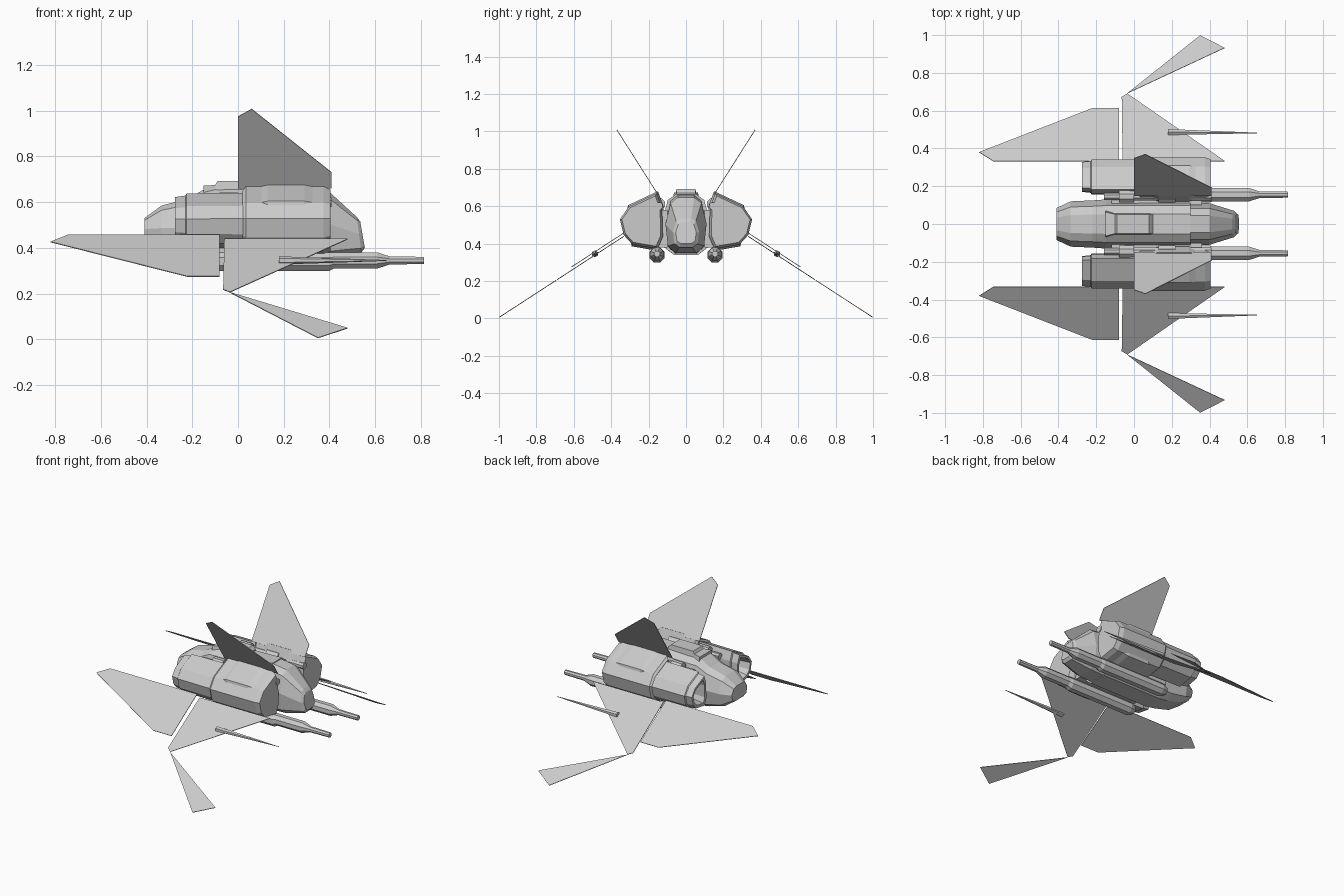
import bpy, bmesh
from math import cos, sin, tau

if "Cube" in bpy.data.objects:
    bpy.data.objects.remove(bpy.data.objects["Cube"])


def finish(name, bm, mirror):
    bmesh.ops.recalc_face_normals(bm, faces=bm.faces)
    me = bpy.data.meshes.new(name)
    bm.to_mesh(me)
    bm.free()
    ob = bpy.data.objects.new(name, me)
    bpy.context.collection.objects.link(ob)
    if mirror:
        m = ob.modifiers.new("mirror", "MIRROR")
        m.use_axis = (False, True, False)
        m.use_mirror_merge = False
    return ob


def loft(name, rings, mirror=True, edit=None):
    bm = bmesh.new()
    vs = [[bm.verts.new(p) for p in r] for r in rings]
    n = len(vs[0])
    for a, b in zip(vs, vs[1:]):
        for i in range(n):
            bm.faces.new((a[i], a[(i + 1) % n], b[(i + 1) % n], b[i]))
    bm.faces.new(vs[0][::-1])
    bm.faces.new(vs[-1])
    if edit:
        bmesh.ops.recalc_face_normals(bm, faces=bm.faces)
        edit(bm)
    return finish(name, bm, mirror)


def tube(name, stations, sides=8):
    # stations: x, y, z, radius
    return loft(name, [[(x, y + r * cos(tau * (i + .5) / sides), z + r * sin(tau * (i + .5) / sides))
                        for i in range(sides)] for x, y, z, r in stations])


def plate(name, pts, t=0.004):
    bm = bmesh.new()
    bm.faces.new([bm.verts.new(p) for p in pts])
    ob = finish(name, bm, False)
    s = ob.modifiers.new("thickness", "SOLIDIFY")
    s.thickness, s.offset = t, 0
    m = ob.modifiers.new("mirror", "MIRROR")
    m.use_axis = (False, True, False)
    m.use_mirror_merge = False
    return ob


# central fuselage: x, half width, bottom, top
HALF = [(.4, 1), (.75, .9), (1, .52), (.88, .12), (.5, 0)]
SHAPE = HALF + [(-a, b) for a, b in HALF[::-1]]


def hull_ring(x, w, lo, hi, lean=0):
    return [(x + lean * (1 - b), a * w, lo + b * (hi - lo)) for a, b in SHAPE]


loft("fuselage", [hull_ring(*s) for s in [
    (-.41, .085, .43, .53), (-.335, .12, .38, .585), (-.22, .125, .35, .615),
    (-.15, .13, .34, .655), (.30, .13, .34, .665)]], False)
loft("cockpit", [hull_ring(*s) for s in [
    (.29, .11, .345, .66), (.40, .11, .35, .645), (.52, .07, .38, .535, .02),
    (.535, .055, .40, .515, .02)]], False)

# spine hatch
loft("spine_hatch", [[(x, -w, .62), (x, w, .62), (x, w * .85, z), (x, -w * .85, z)]
                     for x, w, z in [(-.15, .075, .672), (-.10, .06, .675), (-.09, .06, .692),
                                     (.08, .06, .692), (.10, .06, .67)]], False)

# side nacelles: one cross-section scaled along x
POD = [(.15, .68), (.31, .605), (.362, .53), (.34, .44), (.29, .385), (.145, .36), (.115, .43), (.12, .6)]


def pod_ring(x, s, cy=.24, cz=.52):
    return [(x, cy + (y - .24) * s, cz + (z - .52) * s) for y, z in POD]


def side_recess(bm):
    fs = [f for f in bm.faces if f.normal.y > .7]
    bmesh.ops.inset_region(bm, faces=fs, thickness=.03, depth=-.015)


loft("nacelle_front", [pod_ring(*s) for s in [(.02, .82), (.035, .93), (.375, .93), (.405, .84)]])
loft("nacelle_band", [pod_ring(*s) for s in [(.10, .92), (.13, 1), (.29, 1), (.33, .92)]], edit=side_recess)
loft("nacelle_rear", [pod_ring(x, s, .25, .52) for x, s in [
    (-.20, .42), (-.275, .5), (-.275, .64), (-.23, .68), (-.225, .74), (.05, .76)]])

# linkage between fuselage and nacelle
loft("pylon", [[(x, .10, .38), (x, .17, .38), (x, .17, .58), (x, .10, .58)] for x in (-.12, .36)])
tube("coupling_rod", [(-.16, .145, .6, .02), (-.08, .145, .6, .02), (-.08, .145, .61, .035),
                      (.0, .145, .61, .035), (.0, .145, .61, .022), (.13, .145, .61, .022),
                      (.13, .145, .61, .035), (.22, .145, .61, .035), (.22, .145, .6, .022),
                      (.41, .145, .6, .022)])

# cannons under the hull and slim wing guns
tube("cannon", [(-.12, .155, .34, .03), (-.08, .155, .34, .044), (.40, .155, .34, .044),
                (.42, .155, .345, .038), (.61, .155, .345, .038), (.665, .155, .345, .019),
                (.815, .155, .345, .017)])
tube("wing_gun", [(.18, .487, .345, .018), (.36, .485, .345, .012), (.65, .482, .345, .002)], 6)


# thin wings, all on sloped planes
def rear_z(y):
    return .455 - (y - .335) * .65


def front_z(y):
    return .437 - (y - .335) * .65


def fin_y(z):
    return .155 + (z - .67) * .635


plate("rear_wing", [(x, y, rear_z(y)) for x, y in [
    (-.82, .38), (-.745, .333), (-.08, .333), (-.08, .613), (-.22, .613)]])
plate("front_wing", [(x, y, front_z(y)) for x, y in [
    (-.06, .333), (.48, .333), (-.035, .69), (-.065, .673)]])
plate("wing_tip", [(x, y, front_z(y)) for x, y in [(-.035, .692), (.35, .998), (.48, .932)]])
plate("top_fin", [(x, fin_y(z), z) for x, z in [
    (0, .66), (.41, .66), (.41, .73), (.06, 1.008), (0, .975)]])
